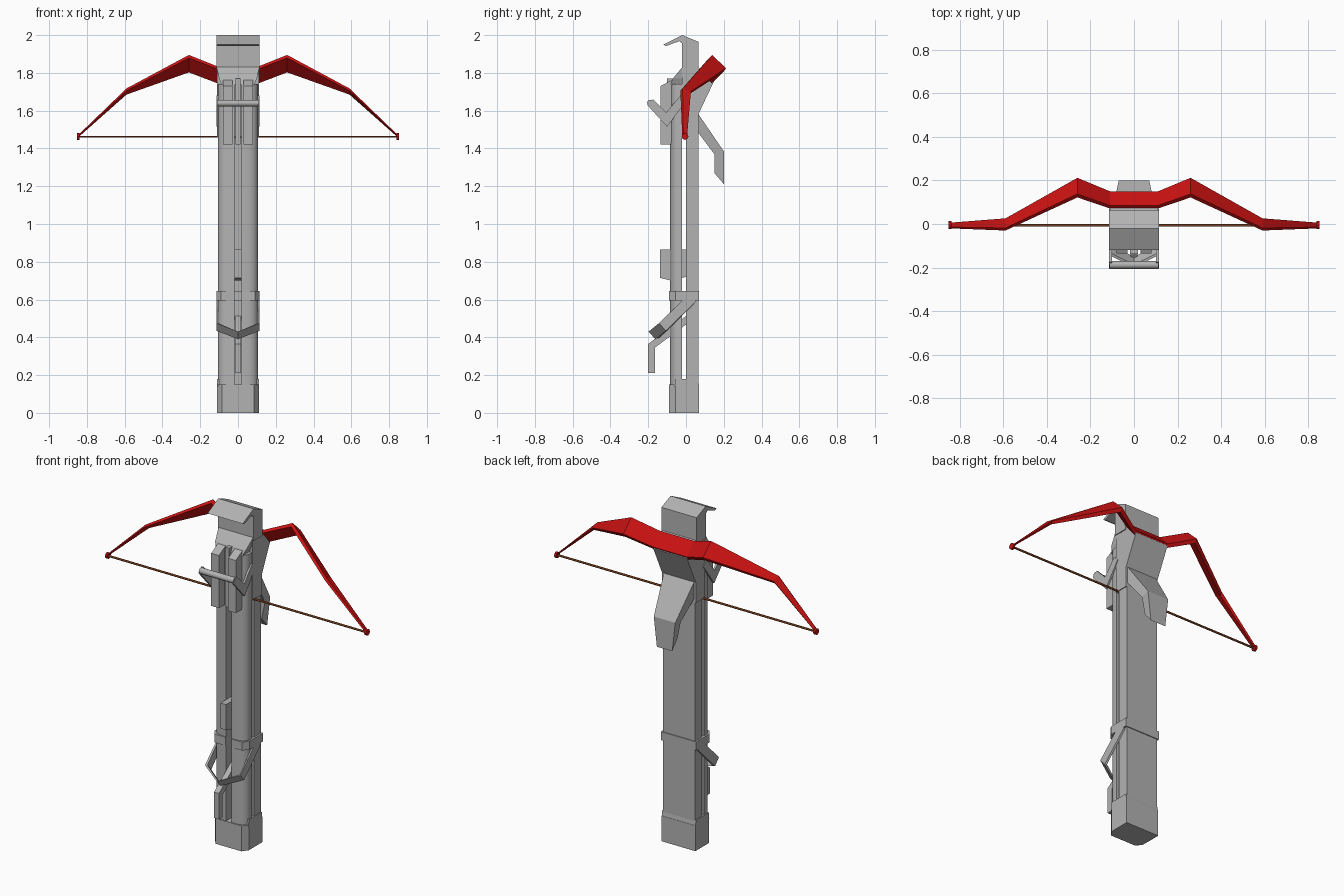
import bpy, bmesh, math
from mathutils import Vector

cube = bpy.data.objects.get("Cube")
if cube:
    bpy.data.objects.remove(cube, do_unlink=True)


def material(name, rgb):
    m = bpy.data.materials.new(name)
    m.use_nodes = True
    m.diffuse_color = (*rgb, 1)
    m.node_tree.nodes["Principled BSDF"].inputs["Base Color"].default_value = (*rgb, 1)
    return m


GREY = material("light grey", (0.45, 0.45, 0.45))
RED = material("red", (0.6, 0.006, 0.006))
BROWN = material("string brown", (0.3, 0.08, 0.02))


def loft(name, sections, mat=GREY, mirror=False, smooth=False):
    """Skin matching closed sections, optionally mirrored across x."""
    bm = bmesh.new()
    rings = [[bm.verts.new(p) for p in s] for s in sections]
    n = len(rings[0])
    for a, b in zip(rings, rings[1:]):
        for i in range(n):
            j = (i + 1) % n
            bm.faces.new((a[i], a[j], b[j], b[i]))
    bm.faces.new(rings[0])
    bm.faces.new(rings[-1])
    bmesh.ops.recalc_face_normals(bm, faces=bm.faces)
    me = bpy.data.meshes.new(name)
    bm.to_mesh(me)
    bm.free()
    ob = bpy.data.objects.new(name, me)
    bpy.context.collection.objects.link(ob)
    me.materials.append(mat)
    if mirror:
        ob.modifiers.new("mirror", 'MIRROR').use_clip = False
    if smooth:
        bpy.ops.object.select_all(action='DESELECT')
        ob.select_set(True)
        bpy.context.view_layer.objects.active = ob
        bpy.ops.object.shade_smooth_by_angle(angle=math.radians(40))
    return ob


def side_prism(name, yz, x0, x1, **kw):
    return loft(name, [[(x, y, z) for y, z in yz] for x in (x0, x1)], **kw)


def up_prism(name, xy, z0, z1, **kw):
    return loft(name, [[(x, y, z) for x, y in xy] for z in (z0, z1)], **kw)


def rod(name, x0, x1, y, z, r, mat, n=8, **kw):
    ring = [(y + r * math.cos(math.tau * i / n), z + r * math.sin(math.tau * i / n))
            for i in range(n)]
    return side_prism(name, ring, x0, x1, mat=mat, **kw)


# Stock: rear slab, and two rounded front halves split by a groove
up_prism("stock_rear", [(-.105, 0), (.105, 0), (.105, .065), (-.105, .065)], .1, 1.5)
up_prism("stock_front", [(.018, -.02), (.105, -.02), (.105, -.045), (.098, -.062),
                         (.083, -.075), (.06, -.083), (.018, -.085)],
         .1, 1.74, mirror=True, smooth=True)
up_prism("slot_end", [(-.1, -.03), (.1, -.03), (.1, .01), (-.1, .01)], .09, .12)

# Butt cap with bevelled front corners and a raised rear lip
up_prism("butt_cap", [(-.11, .07), (.11, .07), (.11, -.055), (.085, -.09),
                      (-.085, -.09), (-.11, -.055)], 0, .15)
side_prism("cap_lip", [(-.06, .14), (.07, .14), (.064, .18), (-.055, .18)], .09, .11, mirror=True)
side_prism("cap_rear_lip", [(.055, .14), (.07, .14), (.064, .18), (.055, .18)], -.11, .11)

# Collar around the stock
up_prism("collar", [(-.115, .07), (.115, .07), (.115, -.055), (.09, -.09), (.02, -.09),
                    (.02, -.01), (-.02, -.01), (-.02, -.09), (-.09, -.09), (-.115, -.055)],
         .595, .645)

# Head: lower block with limb mount, neck and overhanging hook
side_prism("head_block", [(-.02, 1.46), (.065, 1.46), (.065, 1.58), (.148, 1.755),
                          (.065, 1.83), (-.02, 1.83)], -.11, .11)
side_prism("head_hook", [(-.12, 1.95), (-.02, 2), (.065, 1.965), (.065, 1.81), (-.02, 1.81),
                         (-.02, 1.955), (-.035, 1.968), (-.105, 1.942)], -.115, .115)

# Tapered shoulder between the neck and the cheek plates
loft("shoulder", [[(-w, .0, z), (w, .0, z), (w, y, z), (-w, y, z)]
                  for w, y, z in ((.085, -.085, 1.735), (.1, -.07, 1.77), (.113, -.02, 1.83))])
side_prism("cheek_plate", [(-.135, 1.42), (-.08, 1.42), (-.03, 1.76), (-.07, 1.765),
                           (-.135, 1.73)], .03, .08, mirror=True)
side_prism("bolt_rail", [(-.1, 1.42), (-.02, 1.42), (-.02, 1.77), (-.1, 1.77)], -.012, .012)

# Stirrup: bent side arms joined by a round bar
side_prism("stirrup_arm", [(-.205, 1.63), (-.175, 1.66), (-.105, 1.59), (-.03, 1.68),
                           (0, 1.65), (-.1, 1.515)], .102, .114, mirror=True)
rod("stirrup_bar", -.112, .112, -.188, 1.64, .018, GREY, 10, smooth=True)

# Tapering bent foregrip behind the stock
loft("rear_grip", [[(-w, y0, z0), (w, y0, z0), (w, y1, z1), (-w, y1, z1)]
                   for w, y0, z0, y1, z1 in ((.1, .06, 1.49, .06, 1.59),
                                             (.07, .15, 1.37, .2, 1.385),
                                             (.05, .15, 1.27, .2, 1.212))])

# Small rear sight in the groove
side_prism("sight", [(0, .72), (-.08, .7), (-.138, .715), (-.138, .865), (0, .865)], -.018, .018)

# Trigger and its pointed guard strap
side_prism("trigger", [(.01, .52), (-.2, .365), (-.2, .212), (-.165, .212),
                       (-.165, .345), (.01, .475)], -.016, .016)
strap = []
half_width = Vector((0, .018, -.02))
for p, inward in (((.115, .035, .61), (-.01, 0, 0)), ((.115, -.125, .455), (-.01, .008, 0)),
                  ((0, -.18, .41), (0, .012, 0))):
    p, q = Vector(p), Vector(p) + Vector(inward)
    strap.append([p - half_width, p + half_width, q + half_width, q - half_width])
loft("guard_strap", strap, mirror=True)

# Bow: flat tilted limbs given by front and rear edges at each station
limb = []
for x, y0, z0, y1, z1, t in ((0, .085, 1.835, .15, 1.765, .014),
                             (.11, .085, 1.835, .15, 1.765, .014),
                             (.26, .138, 1.895, .212, 1.825, .016),
                             (.59, -.018, 1.718, .026, 1.702, .012),
                             (.845, -.014, 1.472, .006, 1.468, .006)):
    limb.append([(x, y0, z0), (x, y1, z1), (x, y1 - t, z1 - t * 1.4), (x, y0 - t, z0 - t)])
loft("bow_limb", limb, mat=RED, mirror=True)
rod("limb_tip", .838, .852, -.005, 1.463, .018, RED, mirror=True)
rod("bow_string", -.845, .845, -.006, 1.462, .006, BROWN, 6)
